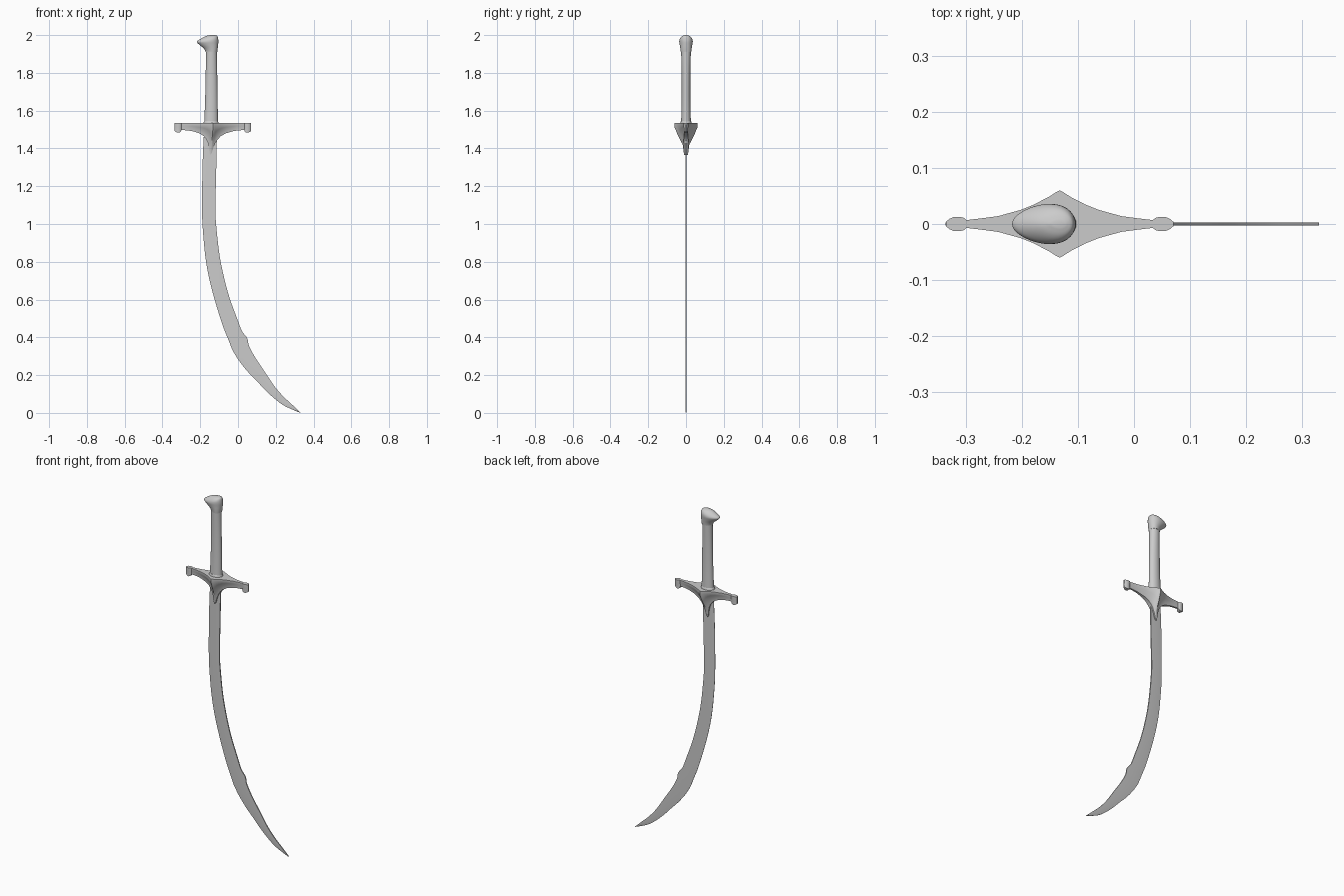
import bpy, bmesh, math
from mathutils import Vector


def loft(name, rings, angle=35):
    """Skin closed rings of equal length and cap both ends."""
    bm = bmesh.new()
    rows = [[bm.verts.new(p) for p in r] for r in rings]
    n = len(rows[0])
    for a, b in zip(rows, rows[1:]):
        for i in range(n):
            j = (i + 1) % n
            bm.faces.new((a[i], a[j], b[j], b[i]))
    bm.faces.new(rows[0])
    bm.faces.new(rows[-1])
    bmesh.ops.recalc_face_normals(bm, faces=bm.faces)
    me = bpy.data.meshes.new(name)
    bm.to_mesh(me)
    bm.free()
    ob = bpy.data.objects.new(name, me)
    bpy.context.collection.objects.link(ob)
    bpy.ops.object.select_all(action='DESELECT')
    ob.select_set(True)
    bpy.context.view_layer.objects.active = ob
    bpy.ops.object.shade_smooth_by_angle(angle=math.radians(angle))
    return ob


def spline(pts, steps):
    """Catmull-Rom curve through tuples of any length."""
    out = []
    for i in range(len(pts) - 1):
        p0, p1, p2, p3 = (Vector(pts[max(0, min(len(pts) - 1, i + k))]) for k in (-1, 0, 1, 2))
        for s in range(steps):
            t = s / steps
            out.append(0.5 * (2 * p1 + (p2 - p0) * t + (2 * p0 - 5 * p1 + 4 * p2 - p3) * t * t
                              + (3 * p1 - p0 - 3 * p2 + p3) * t ** 3))
    out.append(Vector(pts[-1]))
    return out


def oval(z, xl, xr, hy, egg=0.0, n=32):
    """Horizontal oval ring between xl and xr; egg narrows the left side."""
    cx, rx = (xl + xr) / 2, (xr - xl) / 2
    angles = [2 * math.pi * i / n for i in range(n)]
    return [(cx + rx * math.cos(a), hy * math.sin(a) * (1 + egg * math.cos(a)), z) for a in angles]


# Blade: cutting edge (x, z) paired with spine (x, z)
blade = [(-.182, 1.46, -.112, 1.46), (-.188, 1.3, -.115, 1.3), (-.190, 1.15, -.118, 1.18),
         (-.190, 1.07, -.120, 1.08), (-.187, .98, -.116, 1.0), (-.172, .82, -.100, .85),
         (-.150, .70, -.077, .73), (-.118, .58, -.045, .61), (-.080, .46, -.005, .50),
         (-.050, .385, .020, .435), (-.030, .335, .045, .402), (-.010, .30, .053, .382),
         (.010, .27, .058, .355), (.050, .22, .090, .295), (.100, .168, .140, .22),
         (.150, .115, .190, .145), (.200, .07, .237, .09), (.250, .035, .285, .045),
         (.328, .001, .330, .003)]
rings = []
for xl, zl, xr, zr in spline(blade, 4):
    mx, mz = xl + (xr - xl) * .4, zl + (zr - zl) * .4
    rings.append([(xl, -.0008, zl), (mx, -.003, mz), (xr, -.003, zr),
                  (xr, .003, zr), (mx, .003, mz), (xl, .0008, zl)])
loft("blade", rings, 25)

# Cross guard: distance from middle, half width, underside height, underside half width
half = [(0, .060, 1.365, .010), (.006, .057, 1.375, .010), (.012, .053, 1.405, .011),
        (.020, .048, 1.430, .012), (.030, .043, 1.448, .012), (.045, .035, 1.465, .011),
        (.070, .025, 1.480, .009), (.110, .014, 1.492, .006), (.140, .010, 1.496, .005),
        (.166, .007, 1.497, .005), (.171, .011, 1.487, .009), (.178, .0128, 1.484, .011),
        (.188, .0128, 1.484, .011), (.197, .009, 1.488, .007), (.2025, .004, 1.492, .003)]
TOP, MID = 1.534, -.1325
profile = [(0, 1), (.14, 1), (.4, .64), (.67, .15), (1, 0)]


def guard_ring(side, d, w, zb, wb):
    side_pts = []
    for f, k in profile:
        z = TOP - (TOP - zb) * f
        lean = -.013 * min(1, max(0, (1.5 - z) / .13))
        side_pts.append((MID + side * d + lean, wb + (w - wb) * k, z))
    return side_pts + [(x, -y, z) for x, y, z in reversed(side_pts)]


rings = [guard_ring(-1, *h) for h in reversed(half)] + [guard_ring(1, *h) for h in half[1:]]
loft("cross_guard", rings, 40)

# Collar at the foot of the grip
loft("collar", [oval(1.525, -.183, -.103, .030), oval(1.537, -.183, -.103, .030),
                oval(1.545, -.178, -.107, .026)])

# Grip, gently waisted
loft("grip", [oval(*p) for p in spline([(1.53, -.179, -.106, .026), (1.66, -.174, -.108, .023),
                                        (1.80, -.171, -.110, .023), (1.92, -.169, -.111, .026)], 4)])

# Beaked pommel
pommel = [(1.910, -.172, -.110, .027), (1.918, -.174, -.109, .028), (1.932, -.184, -.107, .030),
          (1.950, -.206, -.105, .033), (1.962, -.217, -.104, .035), (1.970, -.214, -.104, .035),
          (1.979, -.200, -.105, .033), (1.989, -.182, -.107, .027), (1.996, -.166, -.111, .018),
          (2.000, -.148, -.122, .006)]
loft("pommel", [oval(*p, egg=.2) for p in spline(pommel, 3)], 60)
